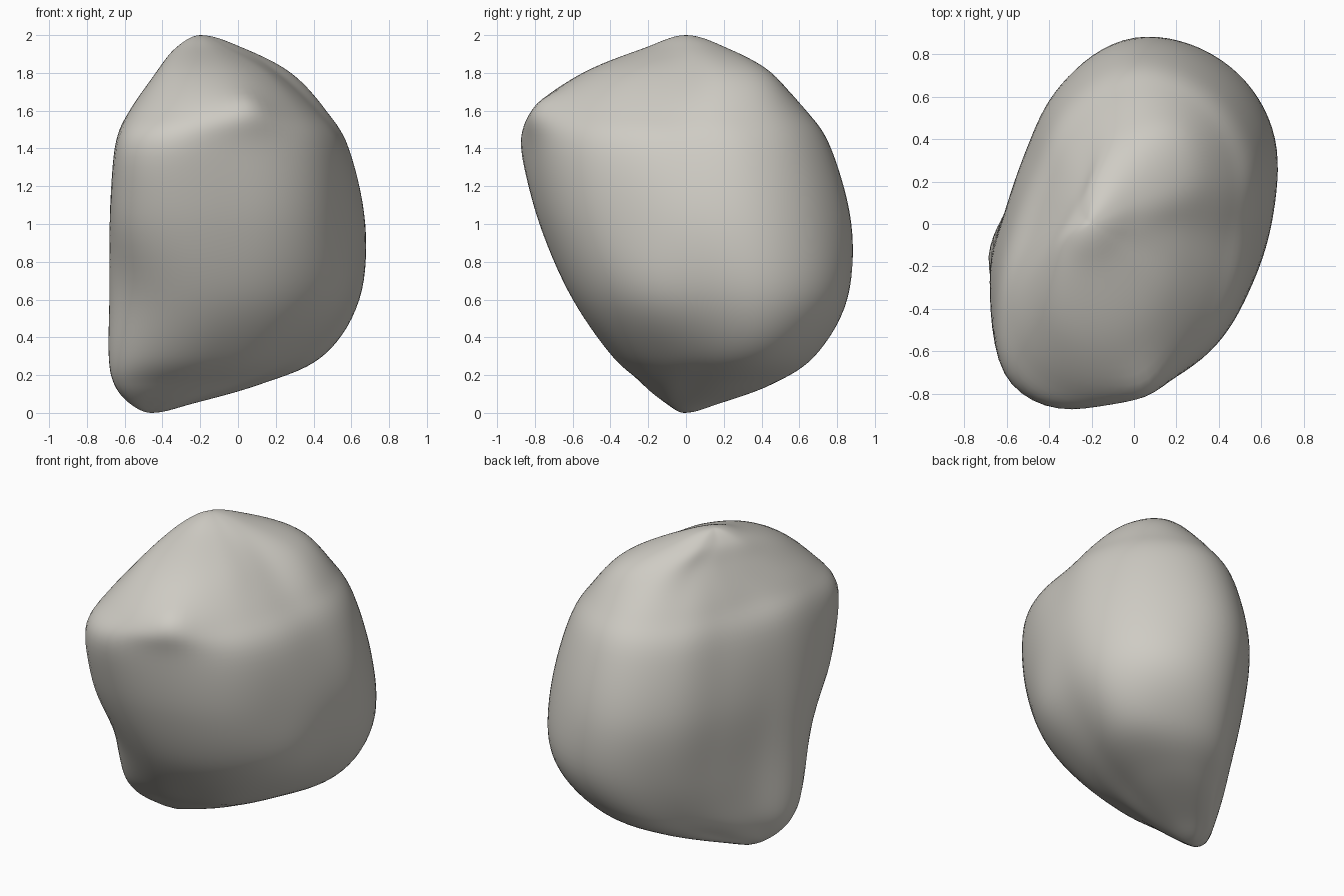
import bpy, bmesh, math
from mathutils import Vector

if "Cube" in bpy.data.objects:
    bpy.data.objects.remove(bpy.data.objects["Cube"])

COLUMNS, STEPS = 96, 7

# Horizontal sections: (centre x, centre y, height), radii in hundredths every 30 degrees
SECTIONS = [
    ((-.42, 0, .05), [17, 20, 20, 15, 13, 12, 14, 17, 12, 10, 11, 14]),
    ((-.25, .05, .15), [31, 42, 45, 37, 28, 28, 33, 46, 31, 25, 25, 28]),
    ((-.1, .1, .3), [48, 63, 62, 57, 45, 42, 48, 67, 56, 46, 44, 43]),
    ((0, .1, .6), [61, 73, 78, 75, 62, 55, 59, 78, 77, 68, 63, 61]),
    ((0, .05, 1), [66, 75, 81, 83, 70, 59, 61, 77, 90, 79, 72, 65]),
    ((0, 0, 1.4), [57, 66, 74, 77, 65, 54, 57, 74, 94, 81, 70, 60]),
    ((0, -.05, 1.6), [43, 54, 66, 69, 56, 46, 48, 66, 78, 76, 56, 45]),
    ((-.08, 0, 1.8), [30, 42, 50, 42, 29, 25, 28, 41, 55, 54, 41, 31]),
    ((-.17, 0, 1.93), [18, 23, 25, 19, 13, 11, 13, 19, 23, 22, 18, 16]),
]
BOTTOM, TOP = Vector((-.46, -.01, 0)), Vector((-.2, 0, 2))


def spline(a, b, c, d, t):
    """Catmull-Rom value between b and c."""
    return b + (c - a) * (t / 2) + (a * 2 - b * 5 + c * 4 - d) * (t * t / 2) \
        + (b * 3 - a - c * 3 + d) * (t ** 3 / 2)


def ring(centre, radii):
    """Smooth closed outline through the section radii."""
    n, points = len(radii), []
    for k in range(COLUMNS):
        i, t = divmod(k * n / COLUMNS, 1)
        r = spline(*[radii[(int(i) + o) % n] for o in (-1, 0, 1, 2)], t) / 100
        a = math.tau * k / COLUMNS
        points.append(Vector(centre) + Vector((r * math.cos(a), r * math.sin(a), 0)))
    return points


def beyond(points, pole):
    """Ghost ring past a pole, so that the surface rounds over it."""
    return [Vector((2 * pole.x - p.x, 2 * pole.y - p.y, p.z)) for p in points]


rings = [ring(*s) for s in SECTIONS]
rings = [beyond(rings[0], BOTTOM), [BOTTOM] * COLUMNS, *rings,
         [TOP] * COLUMNS, beyond(rings[-1], TOP)]

# Loft the sections into one closed skin
bm = bmesh.new()
rows = []
for i in range(1, len(rings) - 2):
    for s in range(STEPS):
        if i == 1 and s == 0:
            continue
        rows.append([bm.verts.new(spline(*[rings[i + o][k] for o in (-1, 0, 1, 2)], s / STEPS))
                     for k in range(COLUMNS)])
low, high = bm.verts.new(BOTTOM), bm.verts.new(TOP)
for k in range(COLUMNS):
    m = (k + 1) % COLUMNS
    bm.faces.new((low, rows[0][m], rows[0][k]))
    bm.faces.new((high, rows[-1][k], rows[-1][m]))
    for a, b in zip(rows, rows[1:]):
        bm.faces.new((a[k], a[m], b[m], b[k]))

# Front ledge: pinched point, tip, and full left corner above and below
for spot, pull, size in (((.08, -.76, 1.65), (0, -.06, .01), .09),
                         ((-.33, -.86, 1.43), (0, -.015, 0), .12),
                         ((-.6, -.63, 1.42), (-.03, -.05, 0), .27),
                         ((-.62, -.58, 1), (-.04, -.03, 0), .25)):
    for v in bm.verts:
        v.co += Vector(pull) * math.exp(-((v.co - Vector(spot)).length / size) ** 2)

# Soften the skin so that the sections blend, keeping its two ends in place
inner = [v for v in bm.verts if v not in (low, high)]
for _ in range(6):
    bmesh.ops.smooth_vert(bm, verts=inner, factor=.5, use_axis_x=True, use_axis_y=True)

bmesh.ops.recalc_face_normals(bm, faces=bm.faces)
for f in bm.faces:
    f.smooth = True

mesh = bpy.data.meshes.new("boulder")
bm.to_mesh(mesh)
bm.free()
boulder = bpy.data.objects.new("boulder", mesh)
bpy.context.collection.objects.link(boulder)

# Pale warm grey stone
stone = bpy.data.materials.new("warm_grey_stone")
stone.use_nodes = True
color = (.62, .60, .55, 1)
stone.diffuse_color = color
stone.node_tree.nodes["Principled BSDF"].inputs["Base Color"].default_value = color
mesh.materials.append(stone)
